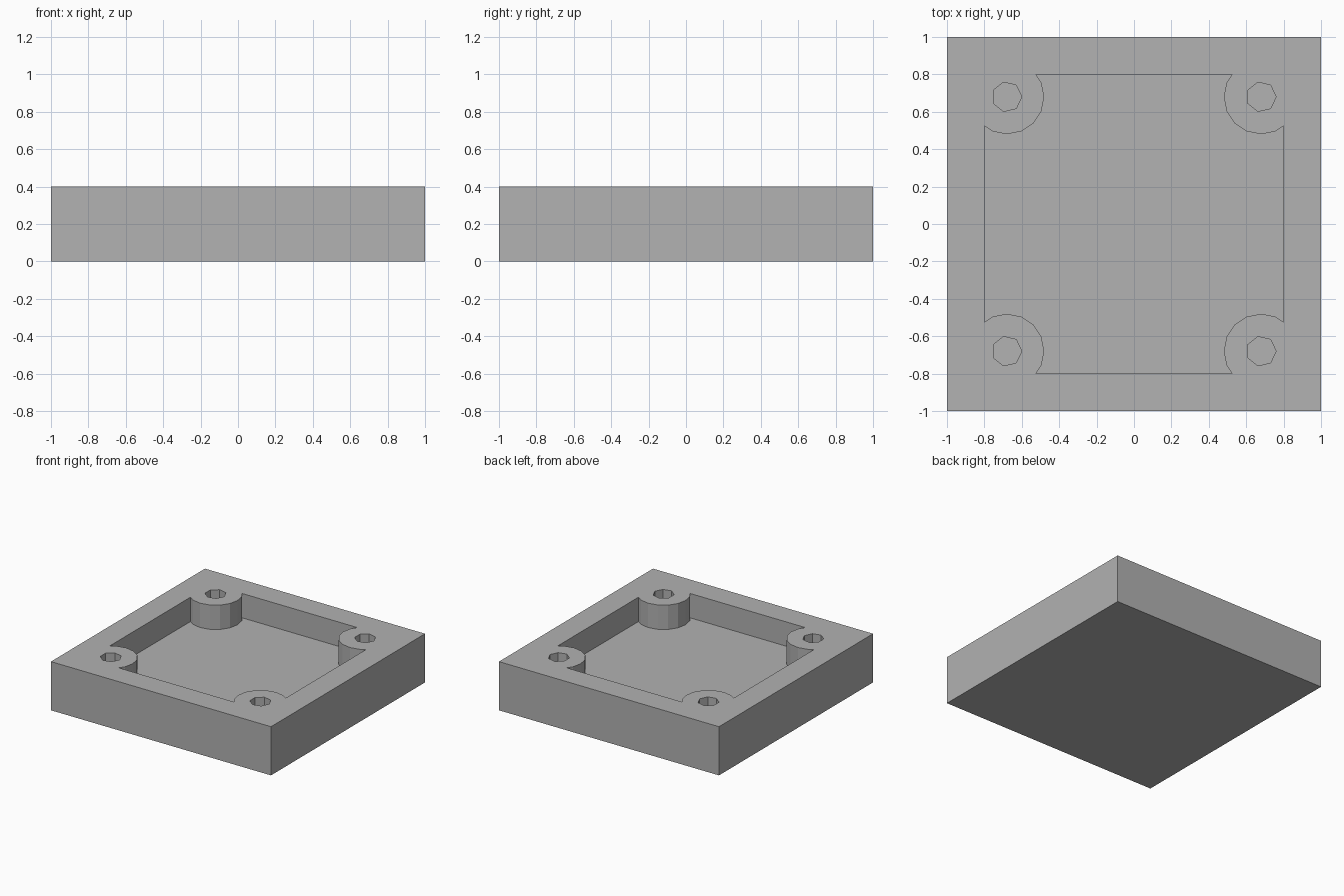
import bpy
import math

cube = bpy.data.objects.get("Cube")
if cube:
    bpy.data.objects.remove(cube, do_unlink=True)

HALF = 1.0        # half width of the tray
HEIGHT = 0.4
FLOOR = 0.2       # level of the pocket floor
POCKET = 0.8      # half width of the pocket
POST = 0.68       # corner post offset from the centre

grey = bpy.data.materials.new("grey")
grey.use_nodes = True
colour = (0.445, 0.445, 0.445, 1)
grey.diffuse_color = colour
grey.node_tree.nodes["Principled BSDF"].inputs["Base Color"].default_value = colour


def box(name, half, bottom, top):
    bpy.ops.mesh.primitive_cube_add(size=1, location=(0, 0, (bottom + top) / 2))
    ob = bpy.context.object
    ob.name = name
    ob.scale = (2 * half, 2 * half, top - bottom)
    bpy.ops.object.transform_apply(location=True, rotation=True, scale=True)
    ob.data.materials.append(grey)
    return ob


def prism(name, sides, radius, x, y, bottom, top):
    # Prism with one corner pointing along +x
    bpy.ops.mesh.primitive_cylinder_add(
        vertices=sides, radius=radius, depth=top - bottom,
        location=(x, y, (bottom + top) / 2), rotation=(0, 0, -math.pi / 2))
    ob = bpy.context.object
    ob.name = name
    bpy.ops.object.transform_apply(location=True, rotation=True, scale=True)
    ob.data.materials.append(grey)
    return ob


def cut(target, cutter):
    cutter.hide_render = True
    mod = target.modifiers.new("cut", 'BOOLEAN')
    mod.operation = 'DIFFERENCE'
    mod.solver = 'EXACT'
    mod.object = cutter
    bpy.context.view_layer.objects.active = target
    bpy.ops.object.modifier_apply(modifier=mod.name)
    bpy.data.objects.remove(cutter, do_unlink=True)


corners = [(x, y) for x in (-POST, POST) for y in (-POST, POST)]

# Solid block and the pocket shape, which leaves a round post in each corner
tray = box("tray", HALF, 0, HEIGHT)
pocket = box("pocket_cutter", POCKET, FLOOR, HEIGHT + 0.2)
for x, y in corners:
    cut(pocket, prism("post_cutter", 16, 0.2, x, y, FLOOR - 0.1, HEIGHT + 0.3))
cut(tray, pocket)

# Blind screw hole in every post
for x, y in corners:
    cut(tray, prism("hole_cutter", 7, 0.08, x, y, FLOOR, HEIGHT + 0.1))
